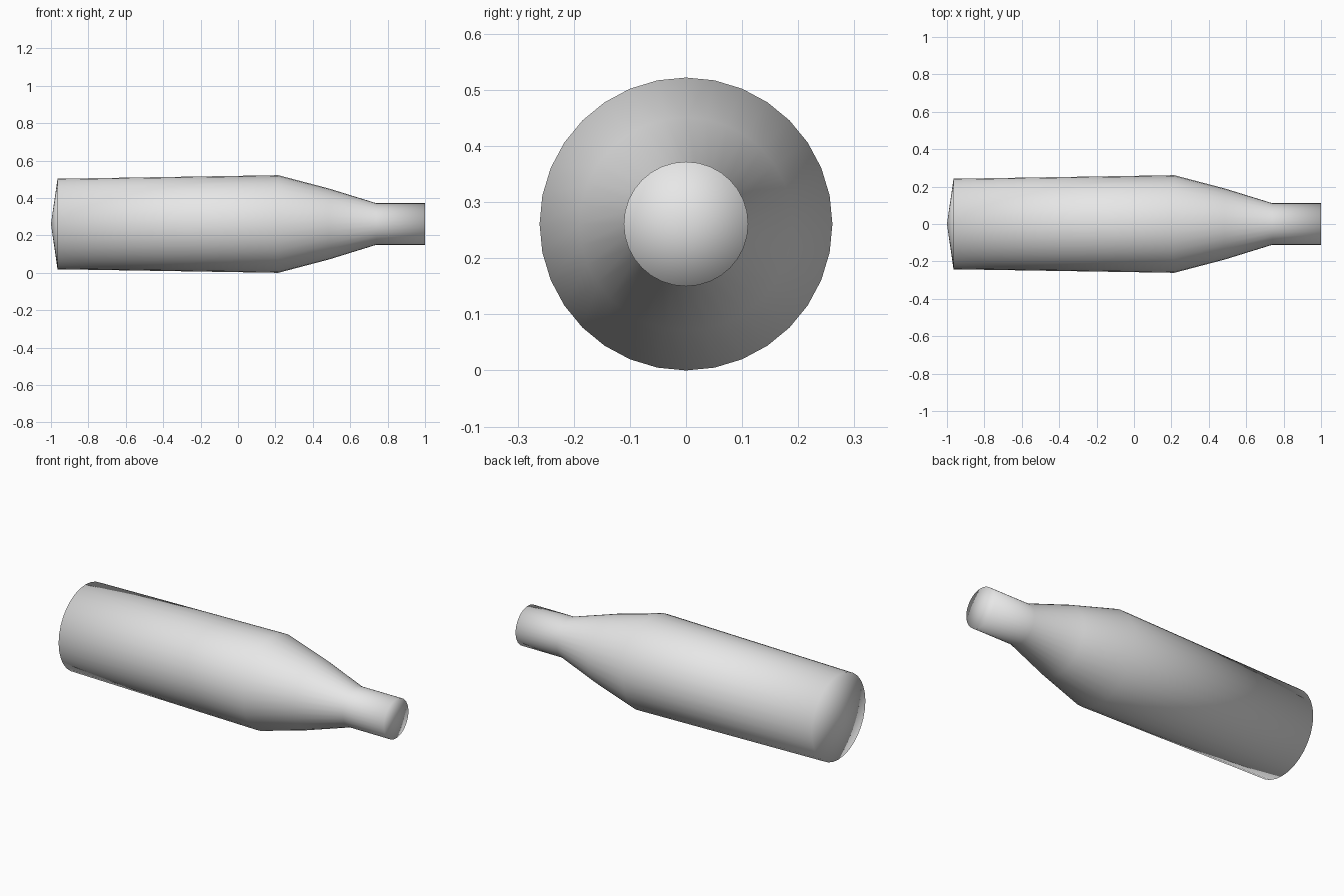
import bpy, bmesh, math

if "Cube" in bpy.data.objects:
    bpy.data.objects.remove(bpy.data.objects["Cube"])

SIDES = 32
AXIS_Z = 0.261
# Bottle profile along x: (x, radius), base to mouth
PROFILE = [(-0.965, 0.242), (0.215, 0.261), (0.485, 0.19), (0.74, 0.111), (1.0, 0.111)]

bm = bmesh.new()

# Rings of the body, shoulder and neck
rings = []
for x, r in PROFILE:
    ring = []
    for i in range(SIDES):
        a = 2 * math.pi * i / SIDES
        ring.append(bm.verts.new((x, r * math.sin(a), AXIS_Z + r * math.cos(a))))
    rings.append(ring)
for lower, upper in zip(rings, rings[1:]):
    for i in range(SIDES):
        j = (i + 1) % SIDES
        bm.faces.new((lower[i], lower[j], upper[j], upper[i]))

# Shallow pointed base and flat mouth
for ring, x in ((rings[0], -1.0), (rings[-1], 1.0)):
    tip = bm.verts.new((x, 0, AXIS_Z))
    for i in range(SIDES):
        bm.faces.new((ring[i], ring[(i + 1) % SIDES], tip))

bmesh.ops.recalc_face_normals(bm, faces=bm.faces)
for f in bm.faces:
    f.smooth = True  # smooth all over, including the rims

mesh = bpy.data.meshes.new("bottle")
bm.to_mesh(mesh)
bm.free()
grey = bpy.data.materials.new("light grey")
grey.diffuse_color = (0.8, 0.8, 0.8, 1)
grey.use_nodes = True
grey.node_tree.nodes["Principled BSDF"].inputs["Base Color"].default_value = grey.diffuse_color
mesh.materials.append(grey)
bpy.context.collection.objects.link(bpy.data.objects.new("bottle", mesh))
